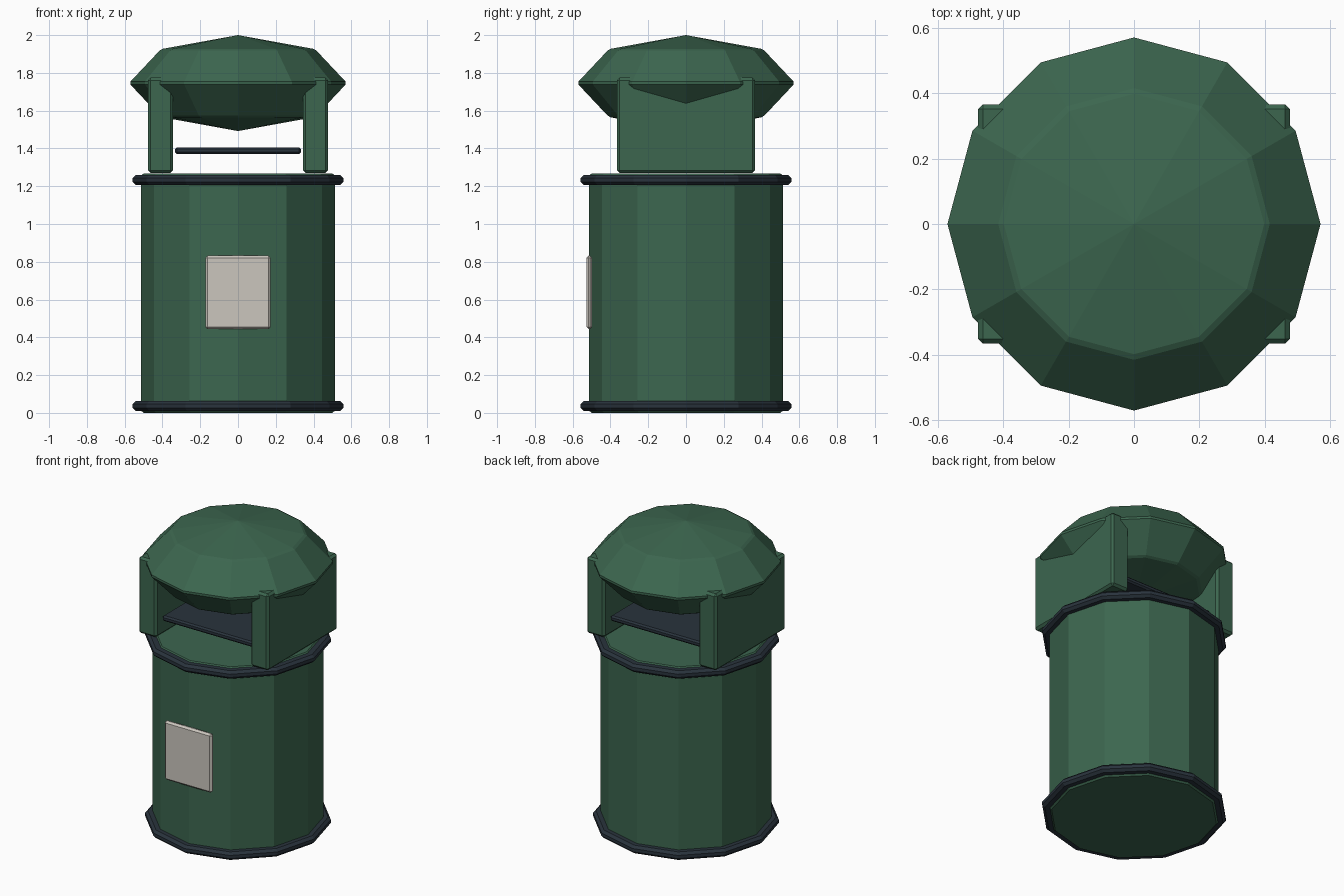
import bpy
from math import radians

old = bpy.data.objects.get("Cube")
if old:
    bpy.data.objects.remove(old, do_unlink=True)


def make_material(name, rgb):
    mat = bpy.data.materials.new(name)
    mat.use_nodes = True
    color = (*rgb, 1)
    mat.diffuse_color = color
    mat.node_tree.nodes["Principled BSDF"].inputs["Base Color"].default_value = color
    return mat


green = make_material("bin_green", (0.045, 0.133, 0.078))
dark = make_material("dark_slate", (0.022, 0.033, 0.046))
cream = make_material("pale_plate", (0.60, 0.565, 0.515))


def finish(name, mat, bevel):
    """Name, colour and chamfer the newly added primitive."""
    obj = bpy.context.object
    obj.name = obj.data.name = name
    obj.data.materials.append(mat)
    mod = obj.modifiers.new("chamfer", "BEVEL")
    mod.width = bevel
    mod.segments = 1
    mod.limit_method = 'ANGLE'
    mod.angle_limit = radians(35)
    return obj


def drum(name, radius, z0, z1, mat, bevel):
    # Rotated so that corners fall on both axes
    bpy.ops.mesh.primitive_cylinder_add(vertices=12, radius=radius, depth=z1 - z0,
                                        location=(0, 0, (z0 + z1) / 2))
    return finish(name, mat, bevel)


def box(name, center, size, mat, bevel):
    bpy.ops.mesh.primitive_cube_add(size=1, location=center)
    obj = bpy.context.object
    for v in obj.data.vertices:
        v.co = [c * s for c, s in zip(v.co, size)]
    return finish(name, mat, bevel)


# Barrel and its two dark bands
drum("barrel", 0.513, 0, 1.267, green, 0.012)
drum("bottom_band", 0.558, 0.01, 0.063, dark, 0.016)
drum("top_band", 0.558, 1.207, 1.26, dark, 0.016)

# Front label plate
box("label_plate", (0, -0.512, 0.638), (0.345, 0.03, 0.39), cream, 0.012)

# Side walls carrying the hood
for side, x in (("left", 0.41), ("right", -0.41)):
    box(side + "_wall", (x, 0, 1.522), (0.132, 0.73, 0.505), green, 0.014)

# Shelf inside the opening
box("inner_shelf", (0, 0, 1.388), (0.665, 0.64, 0.036), dark, 0.01)

# Faceted domed hood
bpy.ops.mesh.primitive_uv_sphere_add(segments=12, ring_count=4, radius=1,
                                     location=(0, 0, 1.746))
hood = bpy.context.object
for v in hood.data.vertices:
    v.co.x *= 0.577
    v.co.y *= 0.577
    v.co.z *= 0.254
finish("hood", green, 0.01)
